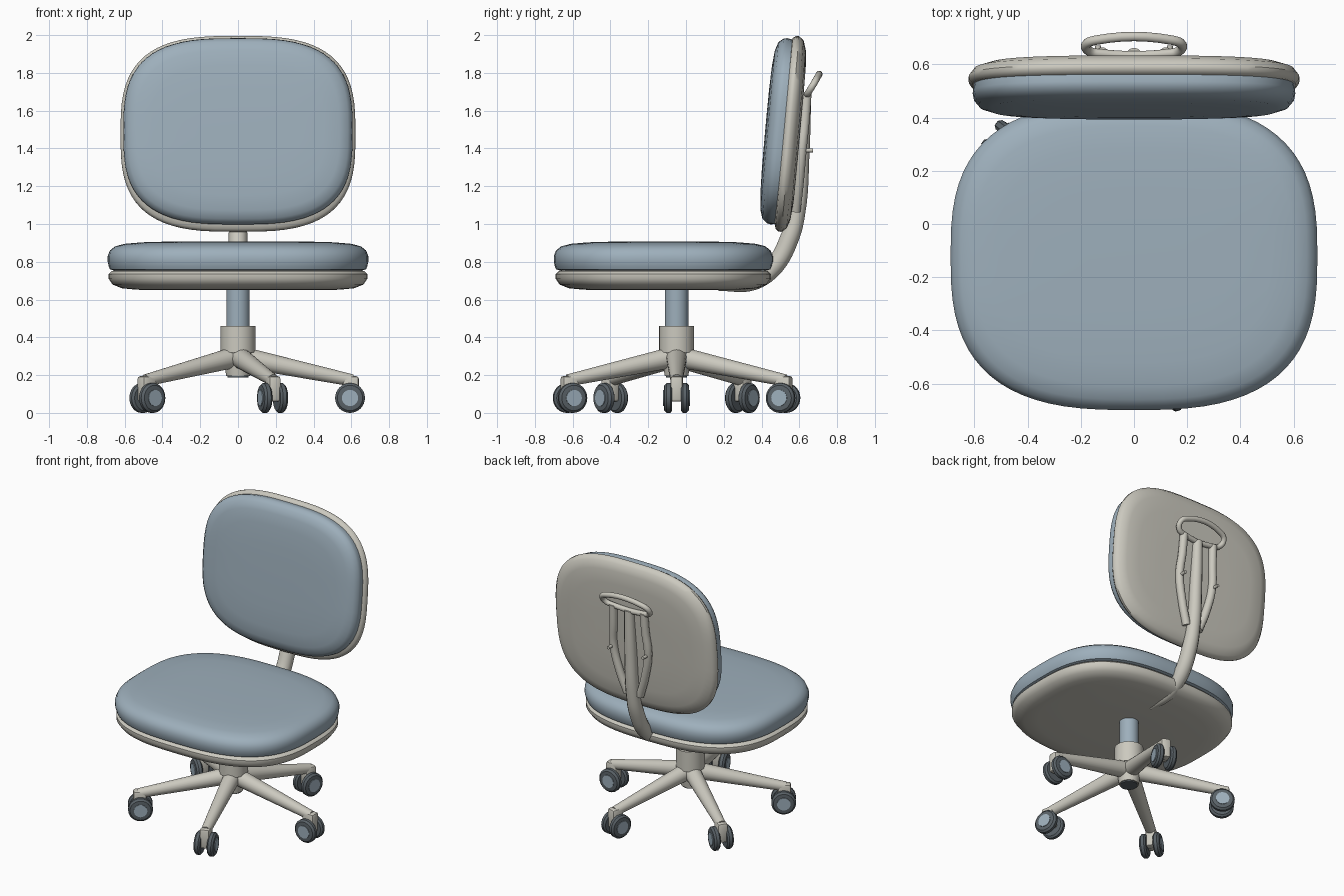
import bpy, bmesh, math
from mathutils import Matrix, Vector

cube = bpy.data.objects.get("Cube")
if cube:
    bpy.data.objects.remove(cube)


def material(name, rgb):
    m = bpy.data.materials.new(name)
    m.use_nodes = True
    m.diffuse_color = (*rgb, 1)
    bsdf = next(n for n in m.node_tree.nodes if n.type == 'BSDF_PRINCIPLED')
    bsdf.inputs["Base Color"].default_value = (*rgb, 1)
    bsdf.inputs["Roughness"].default_value = 0.7
    return m


BLUE = material("blue_grey_fabric", (0.34, 0.43, 0.50))
CREAM = material("cream_plastic", (0.60, 0.585, 0.52))
DARK = material("dark_grey_rubber", (0.10, 0.12, 0.135))


def smooth(obj, angle=40):
    bpy.ops.object.select_all(action='DESELECT')
    obj.select_set(True)
    bpy.context.view_layer.objects.active = obj
    bpy.ops.object.shade_smooth_by_angle(angle=math.radians(angle))


def finish(name, bm, mat, matrix=None, angle=40):
    bmesh.ops.recalc_face_normals(bm, faces=bm.faces)
    mesh = bpy.data.meshes.new(name)
    bm.to_mesh(mesh)
    bm.free()
    mesh.materials.append(mat)
    obj = bpy.data.objects.new(name, mesh)
    bpy.context.collection.objects.link(obj)
    if matrix:
        obj.matrix_world = matrix
    smooth(obj, angle)
    return obj


def pad(name, half_x, half_y, power, profile, mat, matrix=None, sides=72, angle=40):
    """Stack superellipse rings; profile holds (inset, height)."""
    bm = bmesh.new()
    rings = []
    for inset, h in profile:
        ring = []
        for i in range(sides):
            t = math.tau * i / sides
            c, s = math.cos(t), math.sin(t)
            x = math.copysign(abs(c) ** (2 / power), c) * (half_x - inset)
            y = math.copysign(abs(s) ** (2 / power), s) * (half_y - inset)
            ring.append(bm.verts.new((x, y, h)))
        rings.append(ring)
    for lo, hi in zip(rings, rings[1:]):
        for i in range(sides):
            j = (i + 1) % sides
            bm.faces.new((lo[i], lo[j], hi[j], hi[i]))
    bm.faces.new(rings[0])
    bm.faces.new(rings[-1])
    return finish(name, bm, mat, matrix, angle)


def rod(name, start, end, r0, r1, mat, sides=24):
    a, b = Vector(start), Vector(end)
    bm = bmesh.new()
    bmesh.ops.create_cone(bm, cap_ends=True, segments=sides, radius1=r0, radius2=r1,
                          depth=(b - a).length)
    turn = (b - a).to_track_quat('Z', 'Y').to_matrix().to_4x4()
    return finish(name, bm, mat, Matrix.Translation((a + b) / 2) @ turn)


def tube(name, points, radii, mat, closed=False):
    curve = bpy.data.curves.new(name, 'CURVE')
    curve.dimensions = '3D'
    curve.bevel_depth = 1
    curve.bevel_resolution = 4
    curve.resolution_u = 6
    curve.use_fill_caps = True
    spline = curve.splines.new('BEZIER')
    spline.bezier_points.add(len(points) - 1)
    for bp, p, r in zip(spline.bezier_points, points, radii):
        bp.co, bp.radius = p, r
        bp.handle_left_type = bp.handle_right_type = 'AUTO'
    spline.use_cyclic_u = closed
    curve.materials.append(mat)
    obj = bpy.data.objects.new(name, curve)
    bpy.context.collection.objects.link(obj)
    bpy.ops.object.select_all(action='DESELECT')
    obj.select_set(True)
    bpy.context.view_layer.objects.active = obj
    bpy.ops.object.convert(target='MESH')
    smooth(bpy.context.view_layer.objects.active)


# Seat: cushion over a shallow shell
seat_at = Matrix.Translation((0, -0.12, 0))
pad("seat_cushion", 0.69, 0.58, 2.8,
    [(0.06, 0.745), (0.012, 0.76), (0.006, 0.775), (0, 0.80), (0, 0.83), (0.012, 0.86),
     (0.04, 0.882), (0.09, 0.895), (0.18, 0.903), (0.32, 0.907), (0.48, 0.908)], BLUE, seat_at)
pad("seat_shell", 0.685, 0.57, 2.8,
    [(0.4, 0.65), (0.15, 0.652), (0.07, 0.66), (0.02, 0.68), (0, 0.71), (0, 0.735),
     (0.015, 0.75), (0.05, 0.758)], CREAM, seat_at)

# Backrest: cushion and shell, leaning back together
lean = Matrix.Rotation(math.pi / 2 - 0.09, 4, 'X')
pad("back_cushion", 0.607, 0.495, 3,
    [(0.04, -0.02), (0.005, -0.01), (0, 0.02), (0.004, 0.04), (0.025, 0.065),
     (0.07, 0.08), (0.15, 0.088), (0.28, 0.092), (0.4, 0.093)],
    BLUE, Matrix.Translation((0, 0.512, 1.489)) @ lean)
pad("back_shell", 0.622, 0.52, 3,
    [(0.35, -0.092), (0.16, -0.09), (0.07, -0.082), (0.02, -0.066), (0, -0.04), (0, -0.025),
     (0.012, -0.008), (0.04, 0)],
    CREAM, Matrix.Translation((0, 0.512, 1.48)) @ lean)

# Bent support running from under the seat up the backrest
tube("back_support",
     [(0, 0.17, 0.665), (0, 0.36, 0.69), (0, 0.47, 0.78), (0, 0.55, 0.93),
      (0, 0.585, 1.05), (0, 0.615, 1.4), (0, 0.63, 1.68)],
     [0.02, 0.04, 0.05, 0.05, 0.045, 0.04, 0.033], CREAM)

# Bowed side rods with small pins
for side, sx in (("left", 1), ("right", -1)):
    tube(side + "_back_rod",
         [(sx * 0.05, 0.58, 1.07), (sx * 0.10, 0.597, 1.22), (sx * 0.135, 0.613, 1.4),
          (sx * 0.125, 0.628, 1.55), (sx * 0.12, 0.638, 1.69)], [0.027] * 5, CREAM)
    rod(side + "_rod_pin", (sx * 0.135, 0.62, 1.39), (sx * 0.135, 0.672, 1.39),
        0.011, 0.011, CREAM, 12)

# Closed handle loop at the top of the rods
tube("back_handle",
     [(-0.12, 0.64, 1.685), (0.12, 0.64, 1.685), (0.168, 0.65, 1.70), (0.18, 0.675, 1.74),
      (0.14, 0.692, 1.77), (-0.14, 0.692, 1.77), (-0.18, 0.675, 1.74), (-0.168, 0.65, 1.70)],
     [0.018] * 8, CREAM, closed=True)

# Central column
cy = -0.05
rod("gas_column", (0, cy, 0.40), (0, cy, 0.67), 0.062, 0.062, BLUE, 32)
rod("column_collar", (0, cy, 0.32), (0, cy, 0.46), 0.092, 0.092, CREAM, 32)
rod("hub", (0, cy, 0.195), (0, cy, 0.33), 0.062, 0.085, CREAM, 32)
rod("hub_bottom_cap", (0, cy, 0.187), (0, cy, 0.2), 0.055, 0.055, DARK, 32)

# Five legs with twin-wheel casters
wheel_profile = [(0.045, -0.022), (0.012, -0.022), (0, -0.012), (0, 0.008),
                 (0.012, 0.02), (0.03, 0.022)]
for k in range(5):
    n = str(k + 1)
    place = Matrix.Translation((0, cy, 0)) @ Matrix.Rotation(math.tau * k / 5, 4, 'Z')
    rod("leg_" + n, place @ Vector((0.02, 0, 0.295)), place @ Vector((0.605, 0, 0.172)),
        0.056, 0.032, CREAM)

    # Hood between the wheels
    bm = bmesh.new()
    bmesh.ops.create_cube(bm, size=1, matrix=Matrix.Diagonal((0.085, 0.066, 0.135, 1)))
    bmesh.ops.bevel(bm, geom=bm.edges[:], offset=0.014, segments=2, affect='EDGES', profile=0.5)
    finish("caster_hood_" + n, bm, CREAM, place @ Matrix.Translation((0.597, 0, 0.127)))
    rod("caster_axle_" + n, place @ Vector((0.593, -0.05, 0.079)),
        place @ Vector((0.593, 0.05, 0.079)), 0.02, 0.02, DARK, 16)

    for side, sy in (("a", 1), ("b", -1)):
        turn = Matrix.Rotation(-sy * math.pi / 2, 4, 'X')
        at = place @ Matrix.Translation((0.593, sy * 0.045, 0.079)) @ turn
        pad("wheel_" + n + side, 0.079, 0.079, 2, wheel_profile, DARK, at, 32, 30)
        pad("wheel_cap_" + n + side, 0.043, 0.043, 2, [(0, 0.02), (0, 0.026)], BLUE, at, 24)
